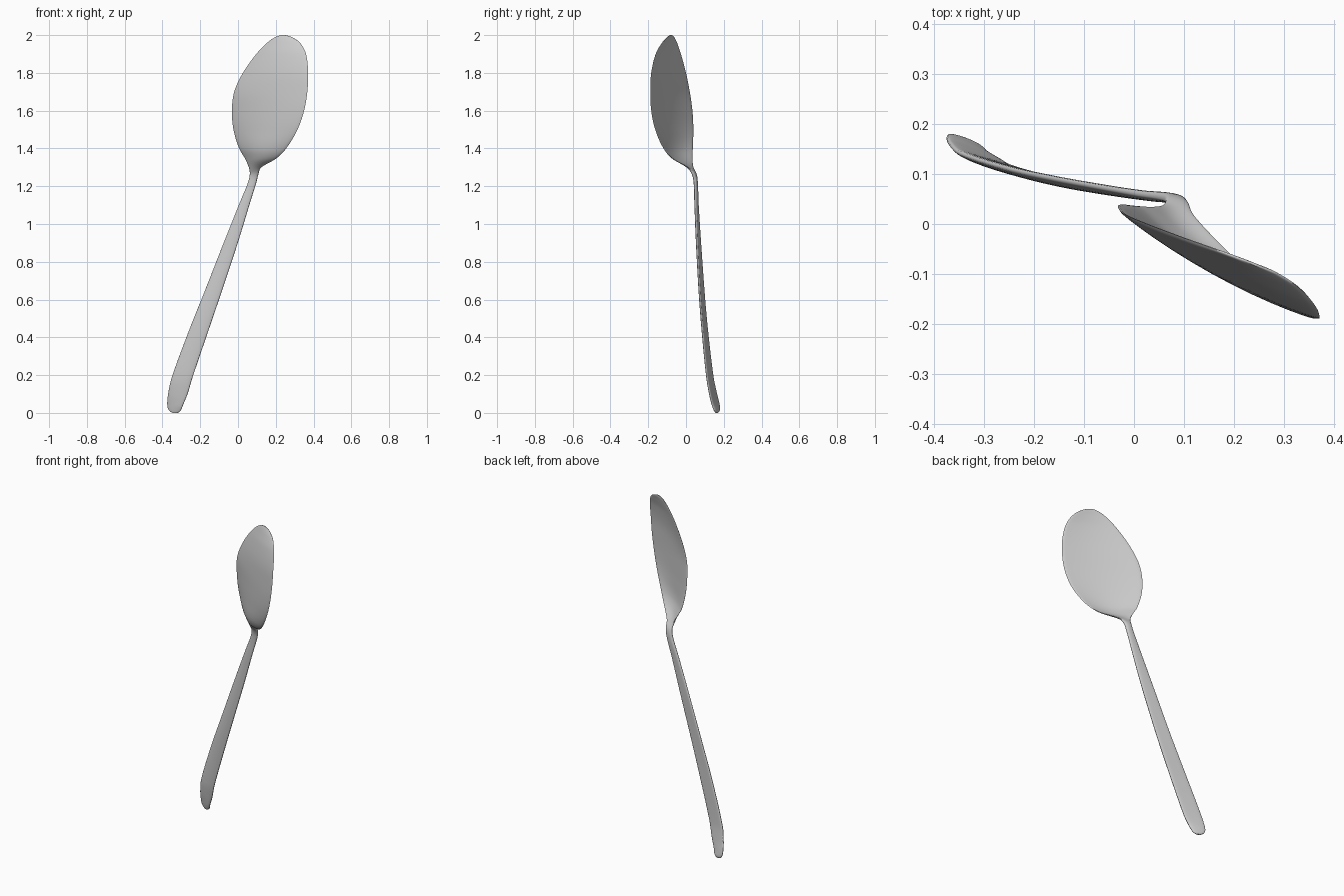
import bpy, bmesh, math
from mathutils import Vector

# Stations: z, left edge x y, right edge x y, forward bulge, thickness
HANDLE = [
    (0.000, -0.345, 0.166, -0.318, 0.158, 0.000, 0.008),
    (0.012, -0.364, 0.175, -0.304, 0.151, 0.000, 0.016),
    (0.040, -0.374, 0.176, -0.292, 0.140, 0.001, 0.018),
    (0.100, -0.370, 0.162, -0.267, 0.126, 0.003, 0.018),
    (0.190, -0.350, 0.143, -0.240, 0.111, 0.003, 0.018),
    (0.440, -0.258, 0.113, -0.155, 0.087, 0.003, 0.018),
    (0.640, -0.178, 0.095, -0.087, 0.072, 0.003, 0.018),
    (0.900, -0.076, 0.076, -0.001, 0.058, 0.002, 0.018),
    (1.100, 0.004, 0.062, 0.060, 0.051, 0.001, 0.019),
    (1.220, 0.053, 0.055, 0.097, 0.048, 0.000, 0.021),
    (1.265, 0.063, 0.049, 0.108, 0.037, 0.000, 0.022),
]
BOWL = [
    (1.300, 0.058, 0.036, 0.123, 0.008, 0.004, 0.020),
    (1.345, 0.038, 0.034, 0.200, -0.070, 0.018, 0.015),
    (1.400, 0.006, 0.036, 0.255, -0.118, 0.025, 0.012),
    (1.500, -0.024, 0.039, 0.315, -0.163, 0.021, 0.010),
    (1.600, -0.032, 0.034, 0.350, -0.184, 0.018, 0.010),
    (1.700, -0.020, 0.020, 0.367, -0.189, 0.016, 0.010),
    (1.800, 0.026, 0.000, 0.371, -0.184, 0.015, 0.010),
    (1.900, 0.097, -0.027, 0.360, -0.160, 0.011, 0.010),
    (1.960, 0.155, -0.048, 0.328, -0.126, 0.006, 0.010),
    (1.990, 0.198, -0.064, 0.284, -0.098, 0.002, 0.009),
    (2.000, 0.228, -0.075, 0.252, -0.085, 0.000, 0.005),
]
ROWS = HANDLE + BOWL
HALF = 14


def smooth_rows(rows, steps):
    """Hermite interpolation of every column along z."""
    def slope(i, c):
        a, b = rows[max(i - 1, 0)], rows[min(i + 1, len(rows) - 1)]
        return (b[c] - a[c]) / (b[0] - a[0])
    out = []
    for i in range(len(rows) - 1):
        p, q = rows[i], rows[i + 1]
        h = q[0] - p[0]
        for s in range(steps):
            t = s / steps
            row = [p[0] + h * t]
            for c in range(1, 7):
                row.append((2*t**3 - 3*t*t + 1) * p[c] + (t**3 - 2*t*t + t) * h * slope(i, c)
                           + (3*t*t - 2*t**3) * q[c] + (t**3 - t*t) * h * slope(i + 1, c))
            out.append(row)
    out.append(list(rows[-1]))
    return out


def ring(row):
    """Closed, rounded and bowed cross-section."""
    z, xl, yl, xr, yr, bulge, thick = row
    left, right = Vector((xl, yl, z)), Vector((xr, yr, z))
    across = (right - left).normalized()
    front = Vector((across.y, -across.x, 0))
    pts = []
    for k in range(2 * HALF):
        a = math.pi * k / HALF
        u = math.cos(a)
        side = math.copysign(abs(math.sin(a)) ** 0.6, math.sin(a)) if k % HALF else 0
        mid = left.lerp(right, (u + 1) / 2)
        pts.append(mid + front * (bulge * (1 - u * u) + side * thick / 2))
    return pts


# Spoon: handle, neck and bowl lofted as one continuous skin
bm = bmesh.new()
rings = [[bm.verts.new(p) for p in ring(r)] for r in smooth_rows(ROWS, 5)]
n = 2 * HALF
for a, b in zip(rings, rings[1:]):
    for k in range(n):
        bm.faces.new((a[k], a[(k + 1) % n], b[(k + 1) % n], b[k]))
bm.faces.new(rings[0])
bm.faces.new(rings[-1])
bmesh.ops.recalc_face_normals(bm, faces=bm.faces)
mesh = bpy.data.meshes.new("spoon")
bm.to_mesh(mesh)
bm.free()
spoon = bpy.data.objects.new("spoon", mesh)
bpy.context.collection.objects.link(spoon)
bpy.context.view_layer.objects.active = spoon
spoon.select_set(True)
bpy.ops.object.shade_smooth_by_angle(angle=math.radians(60))
